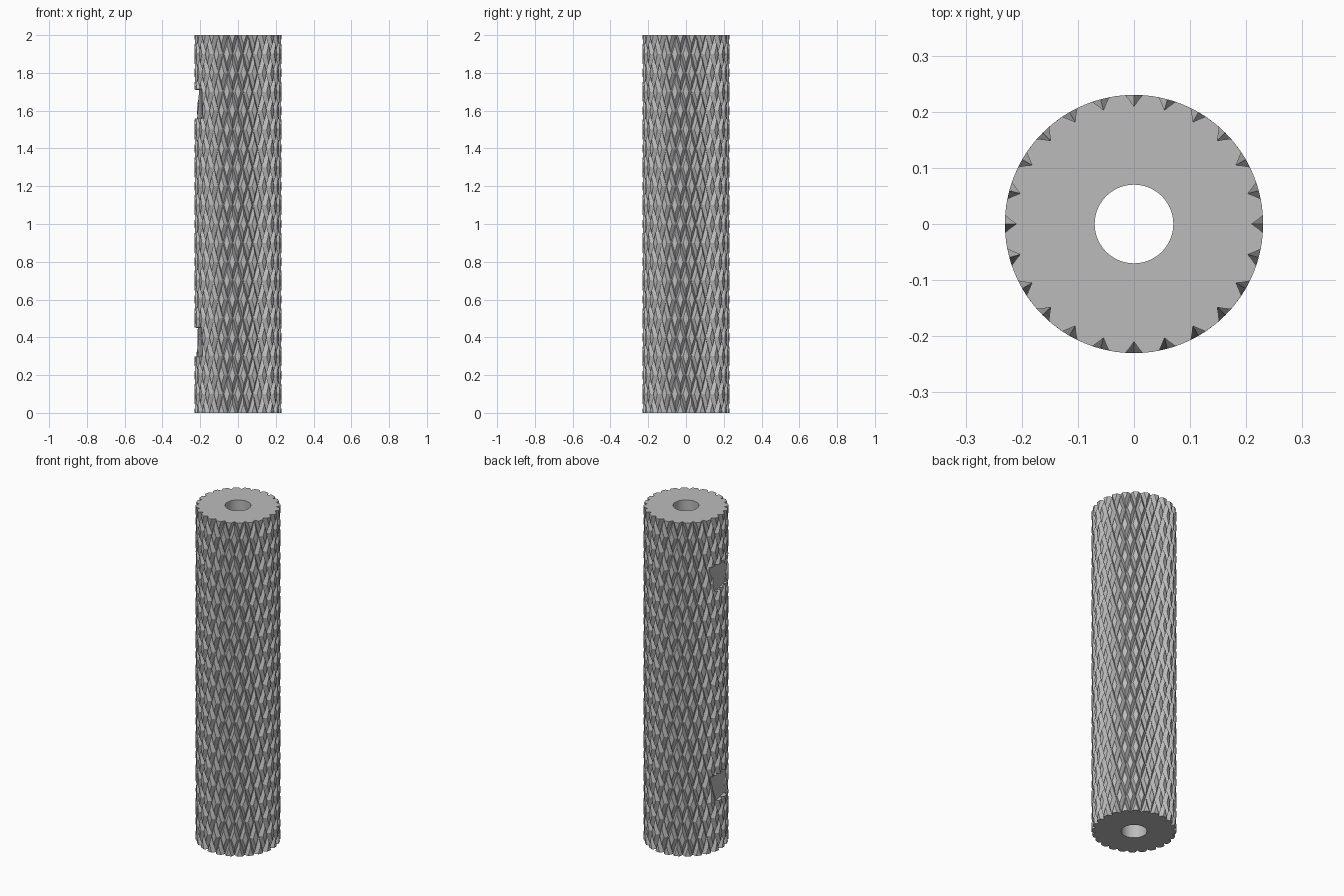
import bpy, bmesh, math
from mathutils import Vector

LENGTH, RADIUS, BORE = 2.0, 0.23, 0.07
DEPTH = 0.02           # groove depth
STARTS = 24            # grooves in each direction
DIAMONDS = 10          # diamonds along the length
SUB = 8                # mesh steps per diamond
LAND = 0.25            # half groove width, in pitches

cube = bpy.data.objects.get("Cube")
if cube:
    bpy.data.objects.remove(cube, do_unlink=True)

steel = bpy.data.materials.new("steel_grey")
steel.use_nodes = True
steel.diffuse_color = (0.5, 0.5, 0.5, 1)
steel.node_tree.nodes["Principled BSDF"].inputs["Base Color"].default_value = (0.5, 0.5, 0.5, 1)


def add_object(name, bm):
    mesh = bpy.data.meshes.new(name)
    bm.to_mesh(mesh)
    bm.free()
    mesh.materials.append(steel)
    obj = bpy.data.objects.new(name, mesh)
    bpy.context.collection.objects.link(obj)
    return obj


def groove(t):
    """Depth of a V groove centred on every whole number."""
    return DEPTH * max(0, 1 - abs(t - round(t)) / LAND)


# Knurled skin: a flat grid wrapped round the axis, cut by crossing helical grooves
bm = bmesh.new()
bmesh.ops.create_grid(bm, x_segments=STARTS * SUB, y_segments=DIAMONDS * SUB, size=0.5)
bmesh.ops.poke(bm, faces=bm.faces[:])
for v in bm.verts:
    u, w = v.co.x + 0.5, v.co.y + 0.5
    a, b = u * STARTS, w * DIAMONDS
    r = RADIUS - max(groove(a + b), groove(a - b))
    ang = u * math.tau
    v.co = (r * math.cos(ang), r * math.sin(ang), w * LENGTH)
bmesh.ops.remove_doubles(bm, verts=bm.verts[:], dist=1e-5)

# End faces and through bore
rims = [e for e in bm.edges if e.is_boundary]
ext = bmesh.ops.extrude_edge_only(bm, edges=rims)["geom"]
for v in (g for g in ext if isinstance(g, bmesh.types.BMVert)):
    flat = Vector((v.co.x, v.co.y, 0)).normalized() * BORE
    v.co.x, v.co.y = flat.x, flat.y
bmesh.ops.bridge_loops(bm, edges=[e for e in bm.edges if e.is_boundary])
bmesh.ops.recalc_face_normals(bm, faces=bm.faces[:])
roller = add_object("knurled_roller", bm)

# Two shallow pockets on the right side, each with a diagonal valley
for i, z in enumerate((0.375, 1.635)):
    bm = bmesh.new()
    pts = [(-0.206, 0.08, 0.075), (-0.187, -0.13, -0.075),
           (-0.225, 0.09, -0.08), (-0.19, -0.15, 0.08),
           (-0.3, 0.1, 0.075), (-0.3, -0.16, 0.075),
           (-0.3, 0.1, -0.075), (-0.3, -0.16, -0.075)]
    verts = [bm.verts.new((x, y, z + h)) for x, y, h in pts]
    bmesh.ops.convex_hull(bm, input=verts)
    bmesh.ops.recalc_face_normals(bm, faces=bm.faces[:])
    cutter = add_object("pocket_cutter_%d" % (i + 1), bm)
    cutter.hide_render = True
    cutter.hide_viewport = True
    mod = roller.modifiers.new("pocket_%d" % (i + 1), 'BOOLEAN')
    mod.operation, mod.solver, mod.object = 'DIFFERENCE', 'EXACT', cutter
